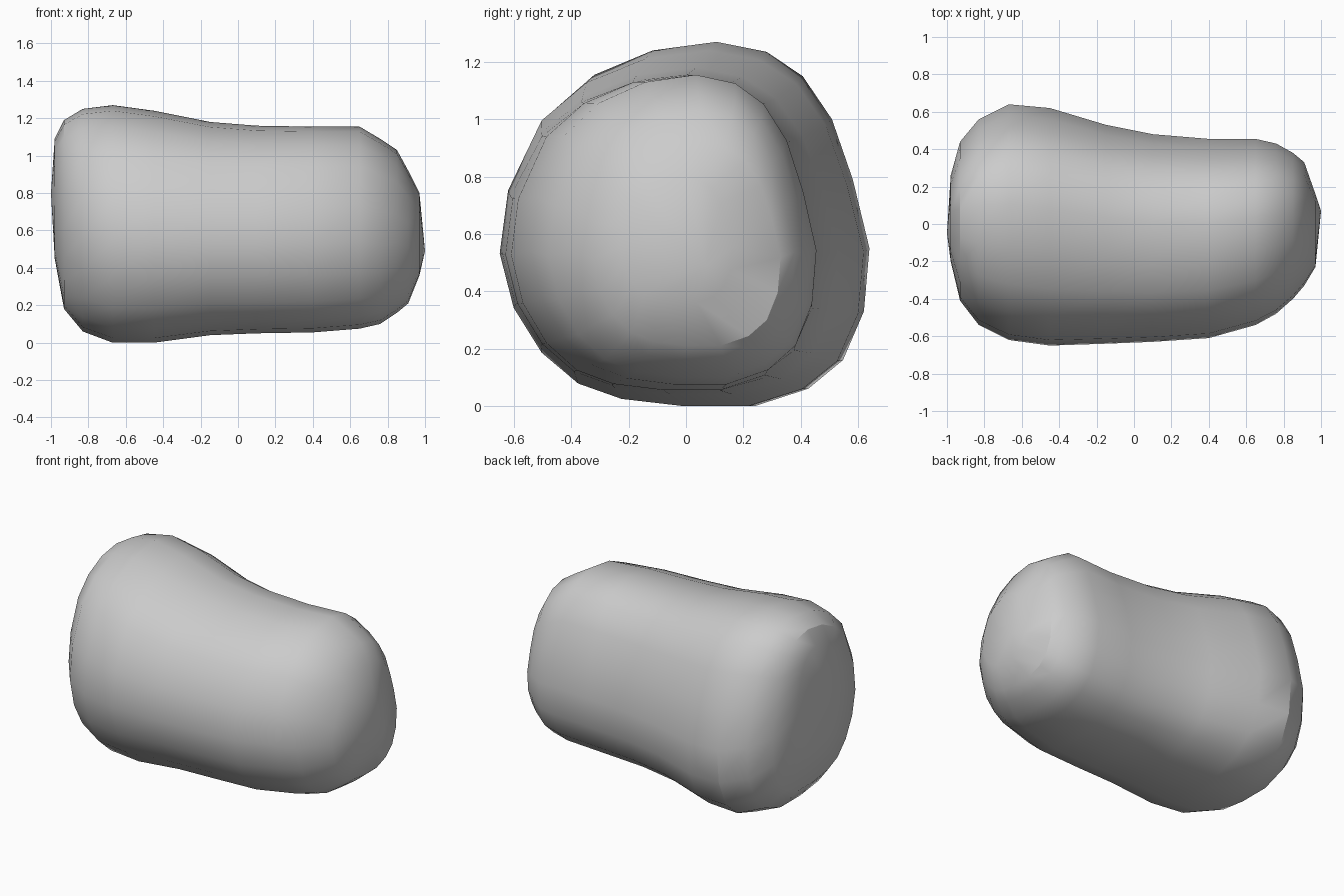
import bpy
import bmesh
import math

default_cube = bpy.data.objects.get("Cube")
if default_cube:
    bpy.data.objects.remove(default_cube, do_unlink=True)

# Grey surface
stone_grey = bpy.data.materials.new("stone_grey")
stone_grey.use_nodes = True
colour = (0.6, 0.6, 0.6, 1)
stone_grey.diffuse_color = colour
stone_grey.node_tree.nodes["Principled BSDF"].inputs["Base Color"].default_value = colour

# Uneven round cross-section (y, z), measured at the thick end
section = [
    (.1, 1.27), (.28, 1.235), (.41, 1.15), (.515, 1), (.59, .79),
    (.65, .55), (.63, .33), (.555, .16), (.43, .06), (.24, 0),
    (0, 0), (-.215, .025), (-.37, .08), (-.5, .19), (-.6, .35),
    (-.65, .545), (-.62, .77), (-.5, 1.02), (-.34, 1.155), (-.13, 1.24),
]

# Stations along the body: x, front y, back y, bottom z, top z
stations = [
    (-.98, -.2, .26, .45, 1.09),
    (-.93, -.41, .44, .18, 1.19),
    (-.83, -.54, .56, .06, 1.25),
    (-.67, -.62, .64, 0, 1.27),
    (-.45, -.65, .62, 0, 1.24),
    (-.15, -.64, .53, .04, 1.18),
    (.1, -.63, .48, .05, 1.16),
    (.4, -.61, .455, .055, 1.155),
    (.65, -.54, .455, .075, 1.155),
    (.76, -.48, .43, .1, 1.09),
    (.85, -.4, .38, .16, 1.03),
    (.91, -.33, .33, .21, .92),
    (.97, -.23, .16, .36, .8),
]
LEFT_TIP = (-1, -.05, .8)
RIGHT_TIP = (1, .07, .49)


def fit(value, low, high, new_low, new_high):
    return new_low + (value - low) / (high - low) * (new_high - new_low)


def add_ring(bm, x, front, back, bottom, top):
    return [bm.verts.new((x, fit(y, -.65, .65, front, back),
                          fit(z, 0, 1.27, bottom, top))) for y, z in section]


def bridge(bm, first, second):
    count = len(first)
    for i in range(count):
        j = (i + 1) % count
        bm.faces.new((first[i], first[j], second[j], second[i]))


def close_end(bm, ring, tip):
    centre = bm.verts.new(tip)
    for i, vert in enumerate(ring):
        bm.faces.new((vert, ring[(i + 1) % len(ring)], centre))


# Lumpy body lofted through the stations, with shallow pointed ends
bm = bmesh.new()
rings = [add_ring(bm, *station) for station in stations]
for first, second in zip(rings, rings[1:]):
    bridge(bm, first, second)
close_end(bm, rings[0], LEFT_TIP)
close_end(bm, rings[-1], RIGHT_TIP)
bmesh.ops.recalc_face_normals(bm, faces=bm.faces)

mesh = bpy.data.meshes.new("lumpy_body")
bm.to_mesh(mesh)
bm.free()
mesh.materials.append(stone_grey)
body = bpy.data.objects.new("lumpy_body", mesh)
bpy.context.collection.objects.link(body)

# Smooth sides, with creases kept around the ends
bpy.ops.object.select_all(action="DESELECT")
body.select_set(True)
bpy.context.view_layer.objects.active = body
bpy.ops.object.shade_smooth_by_angle(angle=math.radians(30))
